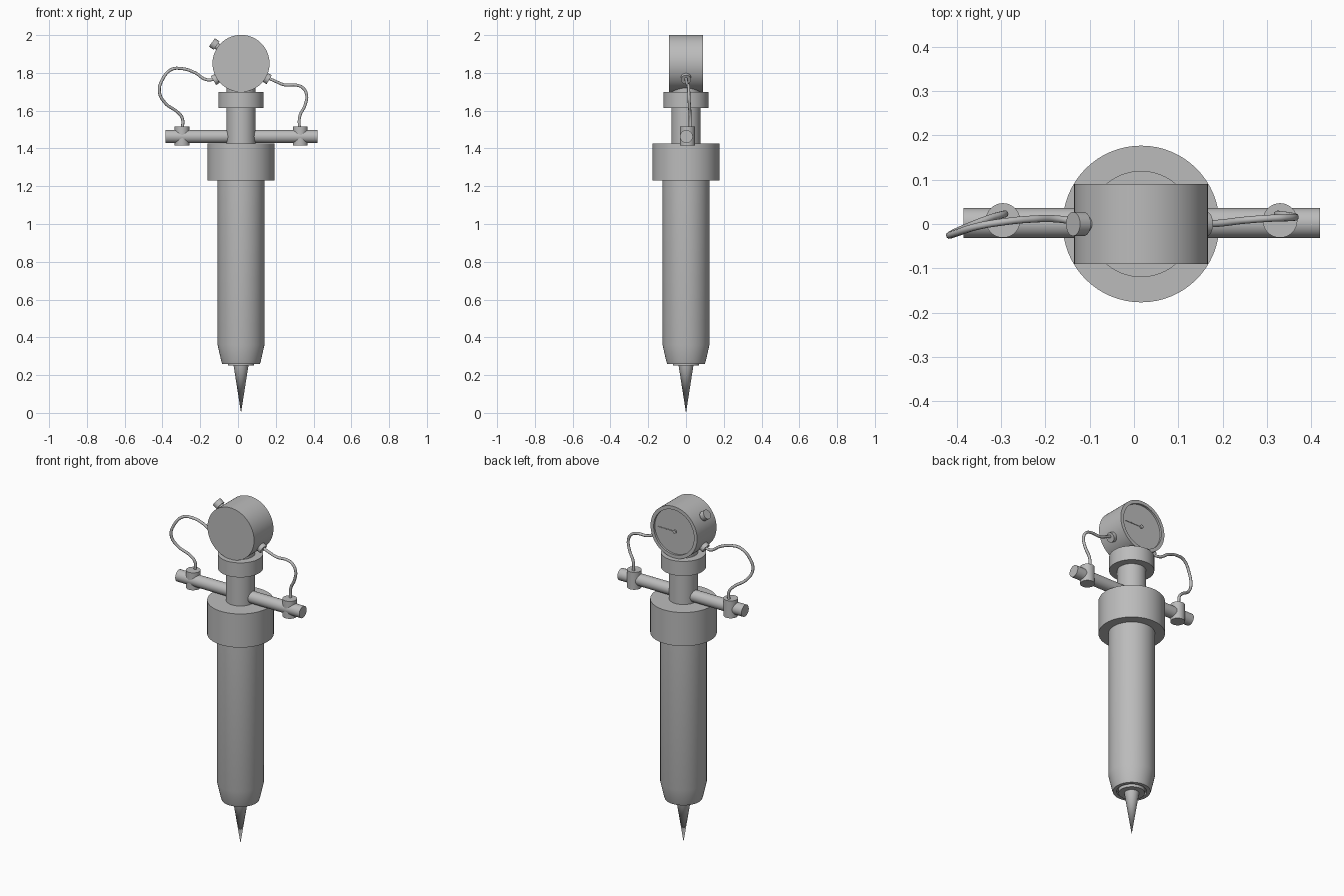
import bpy, math
from mathutils import Vector

cube = bpy.data.objects.get("Cube")
if cube:
    bpy.data.objects.remove(cube, do_unlink=True)

grey = bpy.data.materials.new("plain grey")
grey.use_nodes = True
grey.diffuse_color = (0.5, 0.5, 0.5, 1)
grey.node_tree.nodes["Principled BSDF"].inputs["Base Color"].default_value = (0.5, 0.5, 0.5, 1)

AX = 0.016                       # x of the main axis
DIAL = Vector((AX, 0, 1.85))     # centre of the gauge


def lathe(name, profile, origin, direction=(0, 0, 1), steps=64):
    """Turn (radius, height) points around an axis; zero radii close the ends."""
    turn = Vector((0, 0, 1)).rotation_difference(Vector(direction))
    verts, rings, faces = [], [], []
    for r, h in profile:
        n = steps if r > 0 else 1
        rings.append([len(verts) + i for i in range(n)])
        for i in range(n):
            a = math.tau * i / steps
            verts.append(turn @ Vector((r * math.cos(a), r * math.sin(a), h)) + Vector(origin))
    for low, high in zip(rings, rings[1:]):
        for i in range(steps):
            j = (i + 1) % steps
            quad = [low[i % len(low)], low[j % len(low)], high[j % len(high)], high[i % len(high)]]
            faces.append(list(dict.fromkeys(quad)))
    mesh = bpy.data.meshes.new(name)
    mesh.from_pydata(verts, [], faces)
    mesh.materials.append(grey)
    obj = bpy.data.objects.new(name, mesh)
    bpy.context.collection.objects.link(obj)
    bpy.ops.object.select_all(action="DESELECT")
    obj.select_set(True)
    bpy.context.view_layer.objects.active = obj
    bpy.ops.object.shade_smooth_by_angle(angle=math.radians(30))
    return obj


def rod(name, radius, start, end, steps=48):
    axis = Vector(end) - Vector(start)
    length = axis.length
    return lathe(name, [(0, 0), (radius, 0), (radius, length), (0, length)], start, axis, steps)


def wire(name, points):
    curve = bpy.data.curves.new(name, "CURVE")
    curve.dimensions = "3D"
    curve.bevel_depth = 0.008
    curve.bevel_resolution = 3
    curve.use_fill_caps = True
    spline = curve.splines.new("BEZIER")
    spline.bezier_points.add(len(points) - 1)
    for p, co in zip(spline.bezier_points, points):
        p.co = co
        p.handle_left_type = p.handle_right_type = "AUTO"
    curve.materials.append(grey)
    bpy.context.collection.objects.link(bpy.data.objects.new(name, curve))


# Barrel with tapered, recessed nose, and the spike below it
lathe("barrel", [(0, 0.275), (0.08, 0.275), (0.08, 0.26), (0.1, 0.26), (0.105, 0.275),
                 (0.124, 0.36), (0.124, 1.24), (0, 1.24)], (AX, 0, 0))
lathe("nose_ring", [(0, 0.25), (0.07, 0.25), (0.07, 0.28), (0, 0.28)], (AX, 0, 0))
lathe("spike", [(0, 0), (0.04, 0.255), (0, 0.255)], (AX, 0, 0))

# Collar, neck and cap
for name, radius, low, high in (("collar", 0.177, 1.23, 1.427), ("neck", 0.077, 1.42, 1.75),
                                ("cap", 0.12, 1.615, 1.7)):
    rod(name, radius, (AX, 0, low), (AX, 0, high), 64)

# Cross bar with its two clamps
rod("cross_bar", 0.034, (-0.385, 0.002, 1.463), (0.42, 0.002, 1.463))
for name, x in (("right_clamp", -0.296), ("left_clamp", 0.33)):
    rod(name, 0.039, (x, 0.008, 1.415), (x, 0.008, 1.517))

# Gauge drum, with a shallow recessed dial on the back
lathe("gauge_drum", [(0, -0.09), (0.151, -0.09), (0.151, 0.09), (0.131, 0.09),
                     (0.131, 0.078), (0, 0.078)], DIAL, (0, 1, 0), 96)
rod("dial_hub", 0.01, DIAL + Vector((0, 0.075, 0)), DIAL + Vector((0, 0.086, 0)), 24)
rod("dial_needle", 0.002, DIAL + Vector((0, 0.079, 0)), DIAL + Vector((0.11, 0.079, 0)), 12)

# Knob and wire plugs around the drum, placed by angle
for name, degrees, stem, shoulder, tip in (("top_knob", 144, 0.018, 0.16, 0.19),
                                           ("right_plug", 212, 0.018, 0.15, 0.172),
                                           ("left_plug", -30, 0.018, 0.15, 0.172)):
    a = math.radians(degrees)
    lathe(name, [(0, 0.12), (stem, 0.12), (stem, shoulder), (0.027, shoulder), (0.027, tip), (0, tip)],
          DIAL, (math.cos(a), 0, math.sin(a)), 32)

# Wires from the clamps up to the plugs
wire("right_wire", [(-0.295, 0.022, 1.5), (-0.295, 0.022, 1.56), (-0.32, 0.015, 1.592),
                    (-0.385, -0.01, 1.64), (-0.416, -0.025, 1.7), (-0.4, -0.02, 1.765),
                    (-0.352, -0.005, 1.818), (-0.3, 0.004, 1.823), (-0.23, 0.011, 1.802),
                    (-0.17, 0.011, 1.765), (-0.12, 0.003, 1.765)])
wire("left_wire", [(0.325, 0.022, 1.5), (0.327, 0.022, 1.57), (0.355, 0.018, 1.63),
                   (0.363, 0.015, 1.685), (0.342, 0.014, 1.722), (0.31, 0.013, 1.735),
                   (0.245, 0.008, 1.737), (0.195, 0.002, 1.757), (0.155, 0, 1.775)])
